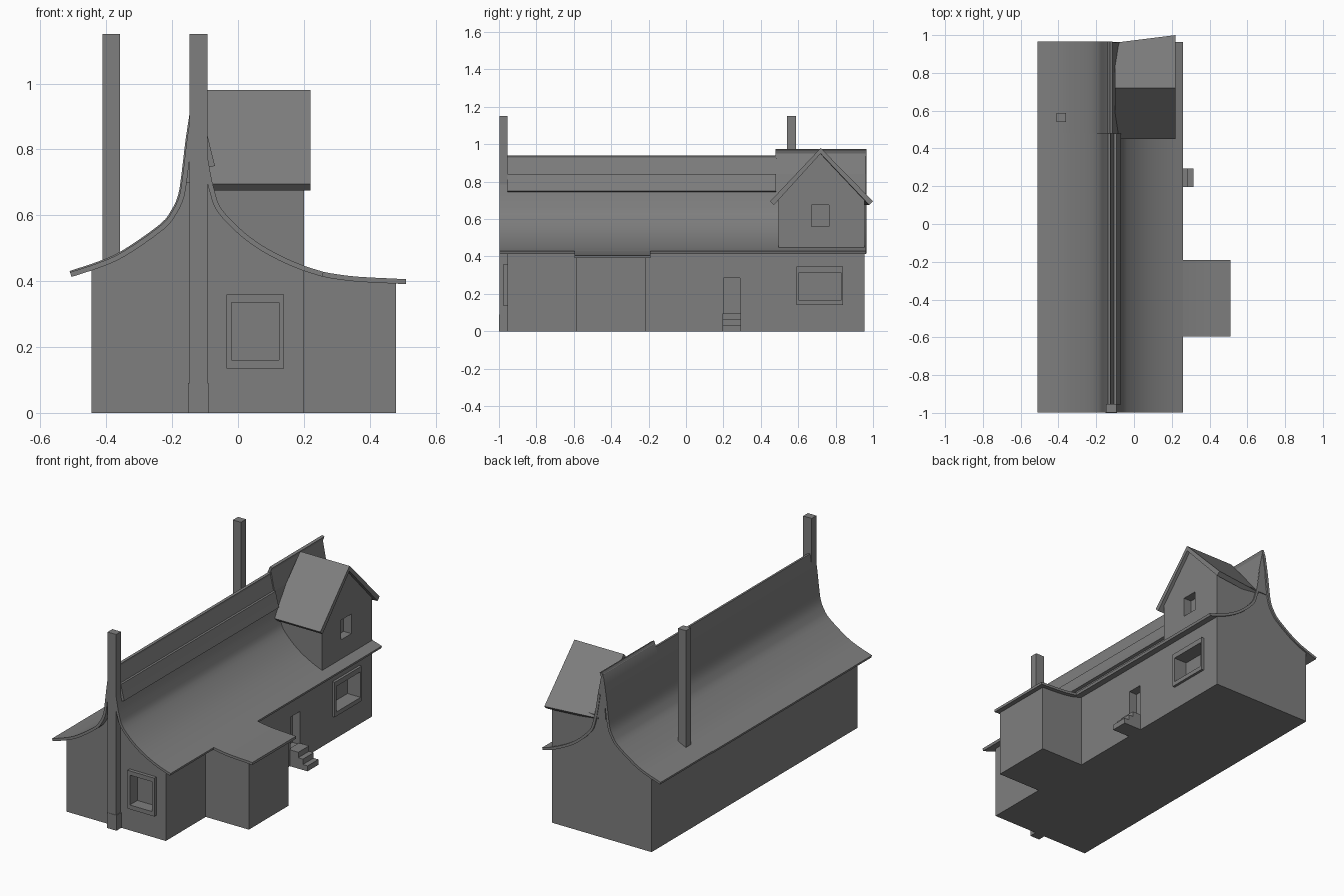
import bpy, bmesh, math
from mathutils import Vector

if "Cube" in bpy.data.objects:
    bpy.data.objects.remove(bpy.data.objects["Cube"])

grey = bpy.data.materials.new("dark_grey")
grey.diffuse_color = (.21, .21, .21, 1)
grey.use_nodes = True
grey.node_tree.nodes["Principled BSDF"].inputs["Base Color"].default_value = grey.diffuse_color


def finish(name, bm, smooth=False):
    bmesh.ops.recalc_face_normals(bm, faces=bm.faces)
    me = bpy.data.meshes.new(name)
    bm.to_mesh(me)
    bm.free()
    me.materials.append(grey)
    ob = bpy.data.objects.new(name, me)
    bpy.context.collection.objects.link(ob)
    if smooth:
        bpy.ops.object.select_all(action='DESELECT')
        ob.select_set(True)
        bpy.context.view_layer.objects.active = ob
        bpy.ops.object.shade_smooth_by_angle(angle=math.radians(25))
    return ob


def prism(name, pts, axis, a, b, smooth=False):
    """Extrude a profile along 'y' (pts are x,z) or 'x' (pts are y,z)."""
    bm = bmesh.new()
    put = (lambda p, t: (p[0], t, p[1])) if axis == 'y' else (lambda p, t: (t, p[0], p[1]))
    ra = [bm.verts.new(put(p, a)) for p in pts]
    rb = [bm.verts.new(put(p, b)) for p in pts]
    bm.faces.new(ra)
    bm.faces.new(rb[::-1])
    n = len(pts)
    for i in range(n):
        j = (i + 1) % n
        bm.faces.new((ra[i], rb[i], rb[j], ra[j]))
    return finish(name, bm, smooth)


def box(name, x0, x1, y0, y1, z0, z1):
    return prism(name, [(x0, z0), (x1, z0), (x1, z1), (x0, z1)], 'y', y0, y1)


def cut(target, *dims):
    c = box("cutter", *dims)
    c.hide_render = True
    c.hide_set(True)
    m = target.modifiers.new("cut", 'BOOLEAN')
    m.operation, m.solver, m.object = 'DIFFERENCE', 'EXACT', c


def curve(pts, steps=3):
    """Catmull-Rom through the profile points."""
    v = [Vector(p) for p in pts]
    v = [2 * v[0] - v[1]] + v + [2 * v[-1] - v[-2]]
    out = []
    for i in range(1, len(v) - 2):
        a, b, c, d = v[i - 1:i + 3]
        for k in range(steps):
            t = k / steps
            out.append(0.5 * (2 * b + (c - a) * t + (2 * a - 5 * b + 4 * c - d) * t * t
                              + (3 * b - a - 3 * c + d) * t ** 3))
    return out + [v[-2]]


def offset(line, d):
    out = []
    for i, p in enumerate(line):
        t = (line[min(i + 1, len(line) - 1)] - line[max(i - 1, 0)]).normalized()
        out.append(p + Vector((-t.y, t.x)) * d)
    return out


# Roof profiles, running from left to right
left = curve([(-.51, .427), (-.42, .457), (-.345, .492), (-.235, .569), (-.20, .612),
              (-.178, .66), (-.167, .73), (-.155, .83), (-.138, .94)])
right = curve([(-.102, .84), (-.084, .73), (-.07, .67), (-.052, .622), (0, .565),
               (.06, .517), (.13, .477), (.20, .447), (.26, .428)])
porch = curve([(.255, .429), (.30, .421), (.37, .413), (.51, .406)])


def slab(name, line, y0, y1, thick=.015):
    return prism(name, line + offset(line, -thick)[::-1], 'y', y0, y1, True)


slab("left_roof", left, -.997, .49)
slab("right_roof", right, -.997, .963)
slab("porch_roof", porch, -.595, -.19)

# Raised rear section of the left roof
rear = offset(left, .004)
rear.append(Vector((-.128, .975)))
slab("rear_left_roof", rear, .478, .965)
prism("rear_ridge", [(-.135, .96), (-.126, .972), (-.10, .84), (-.08, .70), (-.15, .70)],
      'y', .48, .96)

# Filled ridge and the trim strip on its right flank
prism("ridge_core", [(-.138, .935), (-.128, .938), (-.105, .84), (-.10, .70), (-.16, .70)],
      'y', -.96, .48)
prism("ridge_trim", [(-.105, .84), (-.092, .84), (-.08, .79), (-.07, .75), (-.09, .745)],
      'y', -.955, .48)

# House walls and annex, filled up to the roof
wl = [p for p in offset(left, -.01) if p.x > -.44]
wr = [p for p in offset(right, -.01) if p.x < .195]
walls = prism("house_walls", [(-.445, 0), (-.445, .44)] + wl + wr + [(.20, .436), (.20, 0)],
              'y', -.955, .955)
wp = [p for p in offset(porch, -.008) if p.x < .47]
prism("side_annex", [(.19, 0), (.19, .436)] + wp + [(.48, .398), (.48, 0)],
      'y', -.585, -.215)

# Windows and door recesses
cut(walls, -.02, .125, -1.1, -.905, .16, .335)
cut(walls, .13, .4, .605, .83, .165, .315)
cut(walls, .15, .4, .20, .29, .09, .285)
ff = box("front_window_frame", -.035, .14, -.975, -.95, .135, .36)
cut(ff, -.02, .125, -1.1, -.9, .16, .335)
sf = box("side_window_frame", .195, .215, .59, .84, .14, .345)
cut(sf, .1, .4, .605, .83, .165, .315)

# Door steps
for i in range(3):
    box("door_step", .19, .315 - .03 * i, .195, .295, .032 * i, .032 * (i + 1))

# Chimneys
box("front_chimney", -.148, -.093, -.998, -.954, 0, 1.15)
box("front_chimney_base", -.152, -.089, -1.0, -.953, 0, .09)
box("rear_chimney", -.411, -.359, .54, .587, .44, 1.15)

# Dormer
dormer = prism("dormer_walls", [(.495, .43), (.955, .43), (.955, .71), (.72, .96), (.495, .71)],
               'x', -.09, .20)
cut(dormer, .15, .4, .67, .765, .56, .675)


# Dormer roof slopes, flaring slightly toward the outer gable
def slope(name, inner, outer):
    bm = bmesh.new()
    rings = []
    for x, y in ((-.10, inner), (.22, outer)):
        s = math.copysign(.02, y - .72)
        rings.append([bm.verts.new(p) for p in
                      ((x, .72, .98), (x, y, .695), (x, y - s, .675), (x, .72, .95))])
    a, b = rings
    bm.faces.new(a)
    bm.faces.new(b[::-1])
    for i in range(4):
        j = (i + 1) % 4
        bm.faces.new((a[i], b[i], b[j], a[j]))
    finish(name, bm)


slope("dormer_roof_front", .45, .45)
slope("dormer_roof_back", .96, 1.0)
